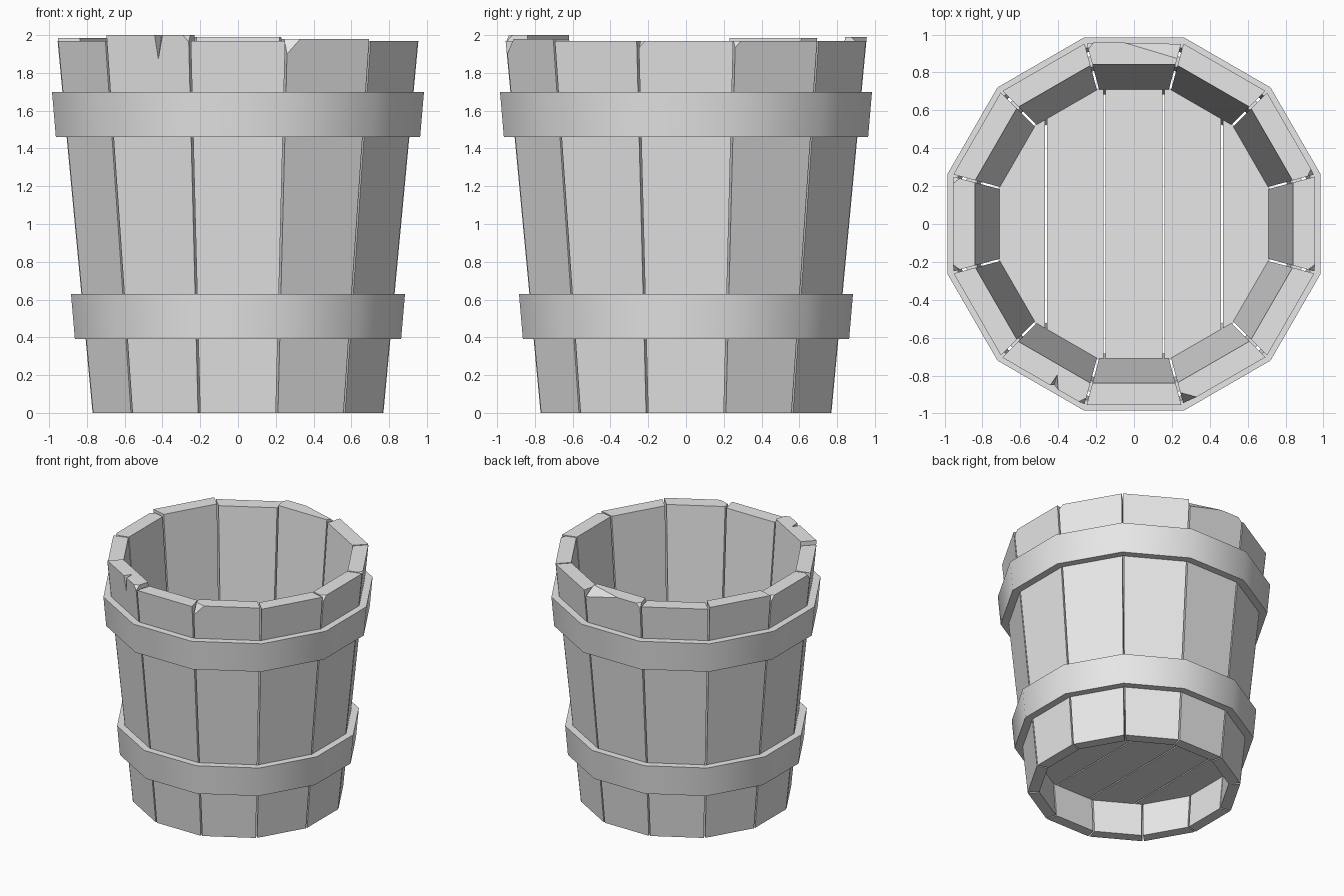
import bpy, bmesh
from math import radians, tan, cos, sin, pi
from mathutils import Vector

cube = bpy.data.objects.get("Cube")
if cube:
    bpy.data.objects.remove(cube, do_unlink=True)

grey = bpy.data.materials.new("plain_grey")
grey.use_nodes = True
COLOUR = (0.8, 0.8, 0.8, 1)
grey.diffuse_color = COLOUR
grey.node_tree.nodes["Principled BSDF"].inputs["Base Color"].default_value = COLOUR

SIDES = 12
T = tan(pi / SIDES)
GAP = 0.006          # half the gap between neighbouring boards


def outer(z):
    return 0.77 + 0.094 * z


def inner(z):
    return 0.685 + 0.0787 * z


def finish(bm, name):
    bmesh.ops.recalc_face_normals(bm, faces=bm.faces)
    mesh = bpy.data.meshes.new(name)
    bm.to_mesh(mesh)
    bm.free()
    mesh.materials.append(grey)
    ob = bpy.data.objects.new(name, mesh)
    bpy.context.collection.objects.link(ob)
    return ob


def slice_off(bm, co, normal):
    """Remove everything on the normal side of a plane and cap the cut."""
    geom = bm.verts[:] + bm.edges[:] + bm.faces[:]
    cut = bmesh.ops.bisect_plane(bm, geom=geom, plane_co=co, plane_no=normal,
                                 clear_outer=True)
    edges = [e for e in cut["geom_cut"] if isinstance(e, bmesh.types.BMEdge)]
    if edges:
        bmesh.ops.contextual_create(bm, geom=edges)


def stave(degrees, top, chips):
    """Tapered wall board; local x = tangent, y = outward, then turned."""
    a = radians(degrees)
    radial, tangent = Vector((cos(a), sin(a), 0)), Vector((-sin(a), cos(a), 0))
    bm = bmesh.new()
    bmesh.ops.create_cube(bm, size=2)
    for v in bm.verts:
        z = top if v.co.z > 0 else 0
        r = outer(z) if v.co.y > 0 else inner(z)
        v.co = Vector((v.co.x * (r * T - GAP), r, z))
    # broken top outer corners
    for side, du, dr, dz in chips:
        r = outer(top)
        corner = Vector((side * (r * T - GAP), r, top))
        p, q, s = (corner - Vector(d) for d in
                   ((side * du, 0, 0), (0, dr, 0), (0, 0, dz)))
        n = (q - p).cross(s - p).normalized()
        if n.dot(corner - p) < 0:
            n.negate()
        slice_off(bm, p, n)
    for v in bm.verts:
        v.co = tangent * v.co.x + radial * v.co.y + Vector((0, 0, v.co.z))
    return finish(bm, f"stave_{degrees}")


# Wall boards: uneven tops and chipped corners, keyed by direction
tops = {90: 1.99, 150: 1.985, 240: 2.0, 300: 1.98}
small = (0.035, 0.05, 0.04)
chips = {
    0: [(-1, *small)],
    30: [(-1, *small)],
    90: [(-1, 0.3, 0.09, 0.08), (1, *small)],
    180: [(-1, *small), (1, *small)],
    240: [(1, *small)],
    300: [(-1, 0.08, 0.08, 0.09)],
}
staves = {d: stave(d, tops.get(d, 1.97), chips.get(d, []))
          for d in range(0, 360, 30)}

# Split in one front board, cut with a thin wedge
bm = bmesh.new()
for co in ((-0.48, -0.9, 2.04), (-0.39, -0.95, 2.04),
           (-0.40, -0.78, 2.04), (-0.43, -0.875, 1.81)):
    bm.verts.new(co)
bmesh.ops.convex_hull(bm, input=bm.verts)
wedge = finish(bm, "split_cutter")
wedge.hide_render = True
wedge.hide_viewport = True
split = staves[240].modifiers.new("split", "BOOLEAN")
split.operation = "DIFFERENCE"
split.solver = "EXACT"
split.object = wedge

# Floor planks trimmed to the inside of the wall
for i in range(5):
    bm = bmesh.new()
    bmesh.ops.create_cube(bm, size=1)
    for v in bm.verts:
        v.co = Vector((v.co.x * 0.3 + (i - 2) * 0.31, v.co.y * 2,
                       v.co.z * 0.05 + 0.305))
    for k in range(SIDES):
        a = k * 2 * pi / SIDES
        n = Vector((cos(a), sin(a), 0))
        slice_off(bm, n * 0.715, n)
    finish(bm, f"floor_plank_{i + 1}")


# Hoops: swept rectangle around the wall
def hoop(name, low, high):
    bm = bmesh.new()
    profile = [(outer(low), low), (outer(low) + 0.057, low),
               (outer(high) + 0.055, high), (outer(high), high)]
    rings = []
    for k in range(SIDES):
        a = (k + 0.5) * 2 * pi / SIDES
        rings.append([bm.verts.new((r / cos(pi / SIDES) * cos(a),
                                    r / cos(pi / SIDES) * sin(a), z))
                      for r, z in profile])
    for k in range(SIDES):
        here, after = rings[k - 1], rings[k]
        for j in range(4):
            bm.faces.new((here[j - 1], here[j], after[j], after[j - 1]))
    ob = finish(bm, name)
    bpy.ops.object.select_all(action="DESELECT")
    ob.select_set(True)
    bpy.context.view_layer.objects.active = ob
    bpy.ops.object.shade_smooth_by_angle(angle=radians(40))


hoop("lower_hoop", 0.39, 0.63)
hoop("upper_hoop", 1.46, 1.70)
